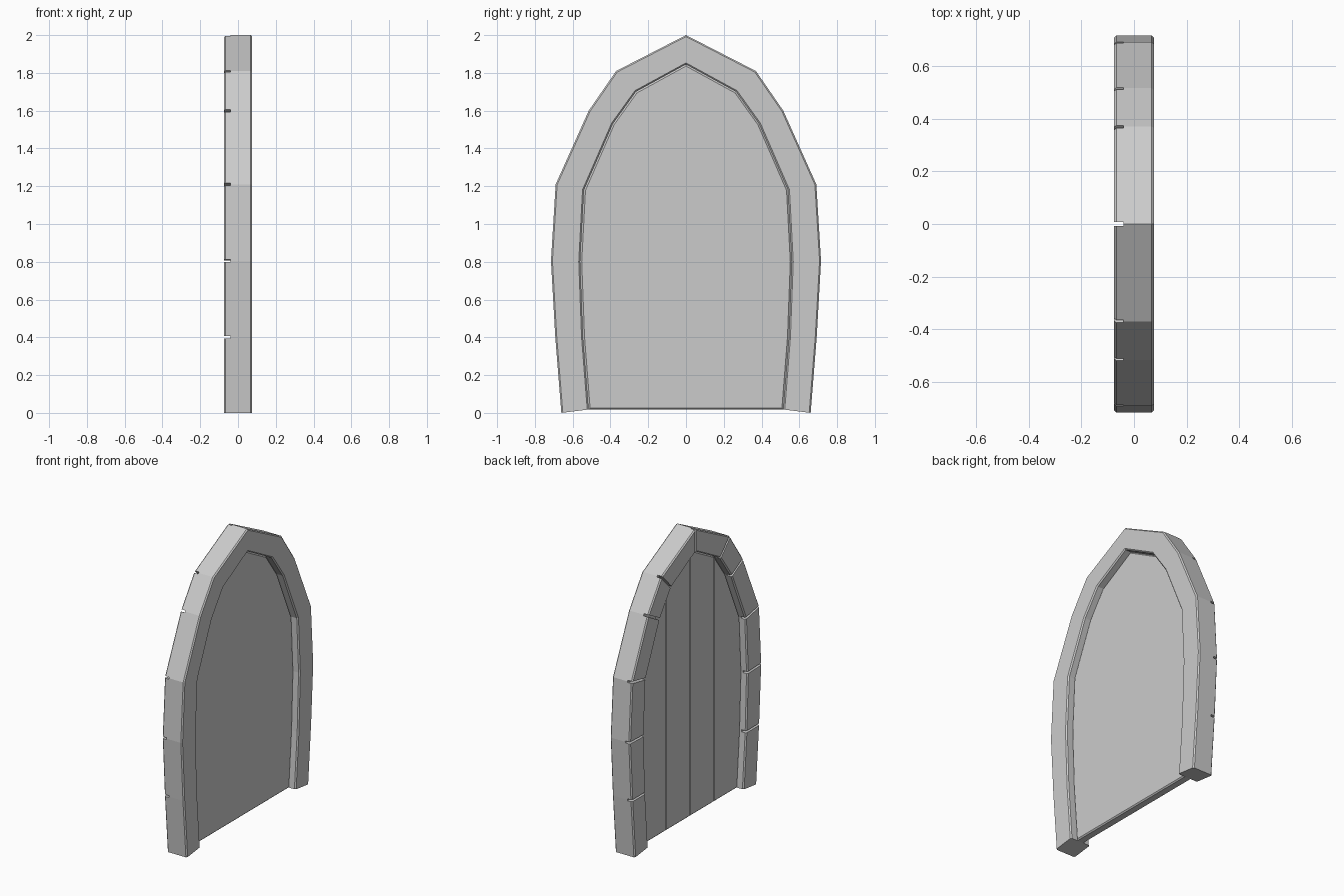
import bpy, bmesh
from mathutils import Vector, Matrix

if "Cube" in bpy.data.objects:
    bpy.data.objects.remove(bpy.data.objects["Cube"])

# Joints of the arch, right half, bottom to apex: (inner y, z), (outer y, z)
HALF = [((0.515, 0.018), (0.66, 0.0)), ((0.545, 0.40), (0.692, 0.40)),
        ((0.56, 0.80), (0.715, 0.805)), ((0.54, 1.18), (0.69, 1.21)),
        ((0.387, 1.53), (0.515, 1.60)), ((0.265, 1.70), (0.37, 1.81)),
        ((0.0, 1.845), (0.0, 2.0))]
JOINTS = HALF + [((-a[0], a[1]), (-b[0], b[1])) for a, b in HALF[-2::-1]]
T = 0.075      # half thickness of the frame
C = 0.008      # edge chamfer
P = 0.03       # half thickness of the panel


def make_object(name, bm):
    bmesh.ops.recalc_face_normals(bm, faces=bm.faces)
    mesh = bpy.data.meshes.new(name)
    bm.to_mesh(mesh)
    bm.free()
    obj = bpy.data.objects.new(name, mesh)
    bpy.context.collection.objects.link(obj)
    return obj


def cut(obj, matrices):
    """Carve grooves out of obj with boxes, then discard the boxes."""
    bm = bmesh.new()
    for m in matrices:
        bmesh.ops.create_cube(bm, size=1, matrix=m)
    cutter = make_object("groove_cutter", bm)
    cutter.hide_render = True
    mod = obj.modifiers.new("grooves", "BOOLEAN")
    mod.operation, mod.solver, mod.object = "DIFFERENCE", "EXACT", cutter
    bpy.context.view_layer.objects.active = obj
    bpy.ops.object.modifier_apply(modifier=mod.name)
    bpy.data.objects.remove(cutter)


# Stone frame: chamfered rectangle swept through the joints
bm = bmesh.new()
rings = []
for a, b in JOINTS:
    a, b = Vector((0, *a)), Vector((0, *b))
    w = (b - a).length
    d = (b - a) / w
    section = [(C, -T), (w - C, -T), (w, -T + C), (w, T - C),
               (w - C, T), (C, T), (0, T - C), (0, -T + C)]
    rings.append([bm.verts.new(a + d * s + Vector((x, 0, 0))) for s, x in section])
for r, q in zip(rings, rings[1:]):
    for i in range(8):
        j = (i + 1) % 8
        bm.faces.new((r[i], r[j], q[j], q[i]))
bm.faces.new(rings[0])
bm.faces.new(rings[-1])
frame = make_object("stone_frame", bm)

# Grooves between stones on the -x face
boxes = []
for a, b in JOINTS[1:-1]:
    a, b = Vector((0, *a)), Vector((0, *b))
    d = (b - a).normalized()
    side = Vector((1, 0, 0)).cross(d)
    rot = Matrix((Vector((1, 0, 0)), d, side)).transposed().to_4x4()
    size = Matrix.Diagonal((0.06, (b - a).length + 0.06, 0.014, 1))
    boxes.append(Matrix.Translation((a + b) / 2 + Vector((-0.07, 0, 0))) @ rot @ size)
cut(frame, boxes)

# Door panel filling the arch, with chamfered rim
bm = bmesh.new()
face = bm.faces.new([bm.verts.new((-P, *a)) for a, b in JOINTS])
ext = bmesh.ops.extrude_face_region(bm, geom=[face])
bmesh.ops.translate(bm, vec=(2 * P, 0, 0),
                    verts=[v for v in ext["geom"] if isinstance(v, bmesh.types.BMVert)])
bmesh.ops.recalc_face_normals(bm, faces=bm.faces)
rim = [e for e in bm.edges if abs(e.verts[0].co.x - e.verts[1].co.x) < 1e-5]
bmesh.ops.bevel(bm, geom=rim, offset=C, segments=1, affect="EDGES")
panel = make_object("door_panel", bm)

# Plank seams on the -x face
cut(panel, [Matrix.Translation((-P, y, 1)) @ Matrix.Diagonal((0.03, 0.009, 2.4, 1))
            for y in (-0.26, 0, 0.26)])
